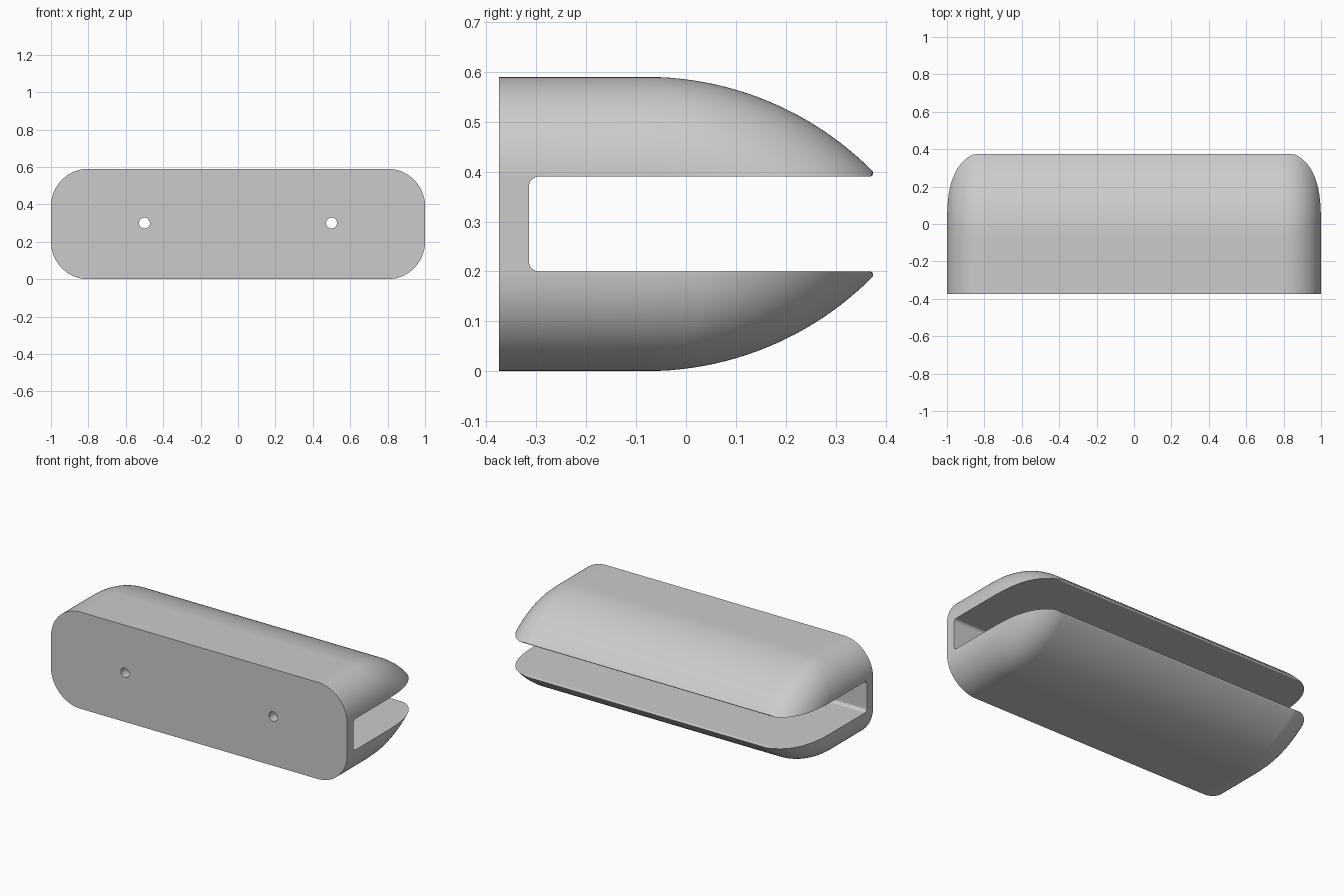
import bpy
import bmesh
from math import sin, cos, acos, sqrt, pi

if "Cube" in bpy.data.objects:
    bpy.data.objects.remove(bpy.data.objects["Cube"])

HEIGHT = 0.59         # overall height
FRONT = -0.375        # flat front face
SLOT = 0.39           # ceiling of the slot
WEB = -0.315          # back of the front plate
ROUND = 0.2           # rounding of the end edges
BULGE = 0.64          # radius of the curved jaws
BULGE_Y = -0.08       # where the jaws start to curve
LIP = 0.007           # rounding of the jaw tips
FILLET = 0.02         # rounding inside the slot
STEPS = 24
ARC = 20

grey = bpy.data.materials.new("plain grey")
grey.use_nodes = True
colour = (0.6, 0.6, 0.6, 1)
grey.diffuse_color = colour
grey.node_tree.nodes["Principled BSDF"].inputs["Base Color"].default_value = colour


def mirrored(right):
    """Complete the right half of a horizontal outline."""
    return right + [(-x, y) for x, y in reversed(right)]


def jaw_outline(h):
    """Outline of the upper jaw at height h above the slot ceiling."""
    widest = acos(min(1, h / ROUND))
    centre_h = SLOT - (HEIGHT - BULGE)
    lip_y = BULGE_Y + sqrt((BULGE - LIP) ** 2 - (centre_h + LIP) ** 2)
    right = [(1 - ROUND + ROUND * sin(widest), FRONT)]
    for i in range(ARC + 1):
        a = widest * (1 - i / ARC)
        depth = ROUND * (1 - cos(a))
        y = BULGE_Y + sqrt(max(0, (BULGE - depth) ** 2 - (centre_h + h) ** 2))
        if h < LIP * 1.7:
            y = min(y, lip_y + sqrt(LIP ** 2 - (LIP - h) ** 2))
        right.append((1 - ROUND + ROUND * sin(a), y))
    return mirrored(right)


def web_outline(y):
    """Outline of the front plate with its back at y."""
    right = [(1, FRONT)]
    for i in range(ARC + 1):
        right.append((1 - ROUND + ROUND * cos(pi / 2 * i / ARC), y))
    return mirrored(right)


# Upper half: jaw layers from the top down, then the slot fillet
heights = [ROUND * cos(pi / 2 * i / STEPS) for i in range(STEPS)]
heights = [h for h in heights if h > LIP * 2]
heights += [LIP * k for k in (1.7, 1.3, 1, 0.6, 0.3, 0.08, 0)]
layers = [(SLOT + h, jaw_outline(h)) for h in heights]
for i in range(7):
    a = pi / 2 * i / 6
    layers.append((SLOT - FILLET * (1 - cos(a)),
                   web_outline(WEB + FILLET * (1 - sin(a)))))

# Lower half repeats the upper one
layers += [(HEIGHT - z, outline) for z, outline in reversed(layers)]

# Loft the layers into one body
bm = bmesh.new()
rings = [[bm.verts.new((x, y, z)) for x, y in outline] for z, outline in layers]
for upper, lower in zip(rings, rings[1:]):
    for i in range(len(upper)):
        j = (i + 1) % len(upper)
        bm.faces.new((upper[i], upper[j], lower[j], lower[i]))
bm.faces.new(rings[0])
bm.faces.new(rings[-1])
bmesh.ops.remove_doubles(bm, verts=bm.verts, dist=0.00002)
bmesh.ops.dissolve_degenerate(bm, edges=bm.edges, dist=0.00002)
bmesh.ops.recalc_face_normals(bm, faces=bm.faces)
mesh = bpy.data.meshes.new("slotted_body")
bm.to_mesh(mesh)
bm.free()
body = bpy.data.objects.new("slotted_body", mesh)
bpy.context.collection.objects.link(body)
mesh.materials.append(grey)

# Two screw holes through the front plate
for x in (-0.5, 0.5):
    bpy.ops.mesh.primitive_cylinder_add(vertices=32, radius=0.029, depth=0.16,
                                        location=(x, -0.345, 0.3),
                                        rotation=(pi / 2, 0, 0))
    cutter = bpy.context.object
    cutter.name = "hole_cutter"
    cutter.hide_render = True
    cutter.data.materials.append(grey)
    cut = body.modifiers.new("screw hole", 'BOOLEAN')
    cut.operation = 'DIFFERENCE'
    cut.solver = 'EXACT'
    cut.object = cutter
    bpy.context.view_layer.objects.active = body
    bpy.ops.object.modifier_apply(modifier=cut.name)
    bpy.data.objects.remove(cutter)

# Smooth curved surfaces, crisp edges
bpy.ops.object.select_all(action='DESELECT')
body.select_set(True)
bpy.context.view_layer.objects.active = body
bpy.ops.object.shade_smooth_by_angle(angle=pi / 6)
normals = body.modifiers.new("flat face normals", 'WEIGHTED_NORMAL')
normals.keep_sharp = True
